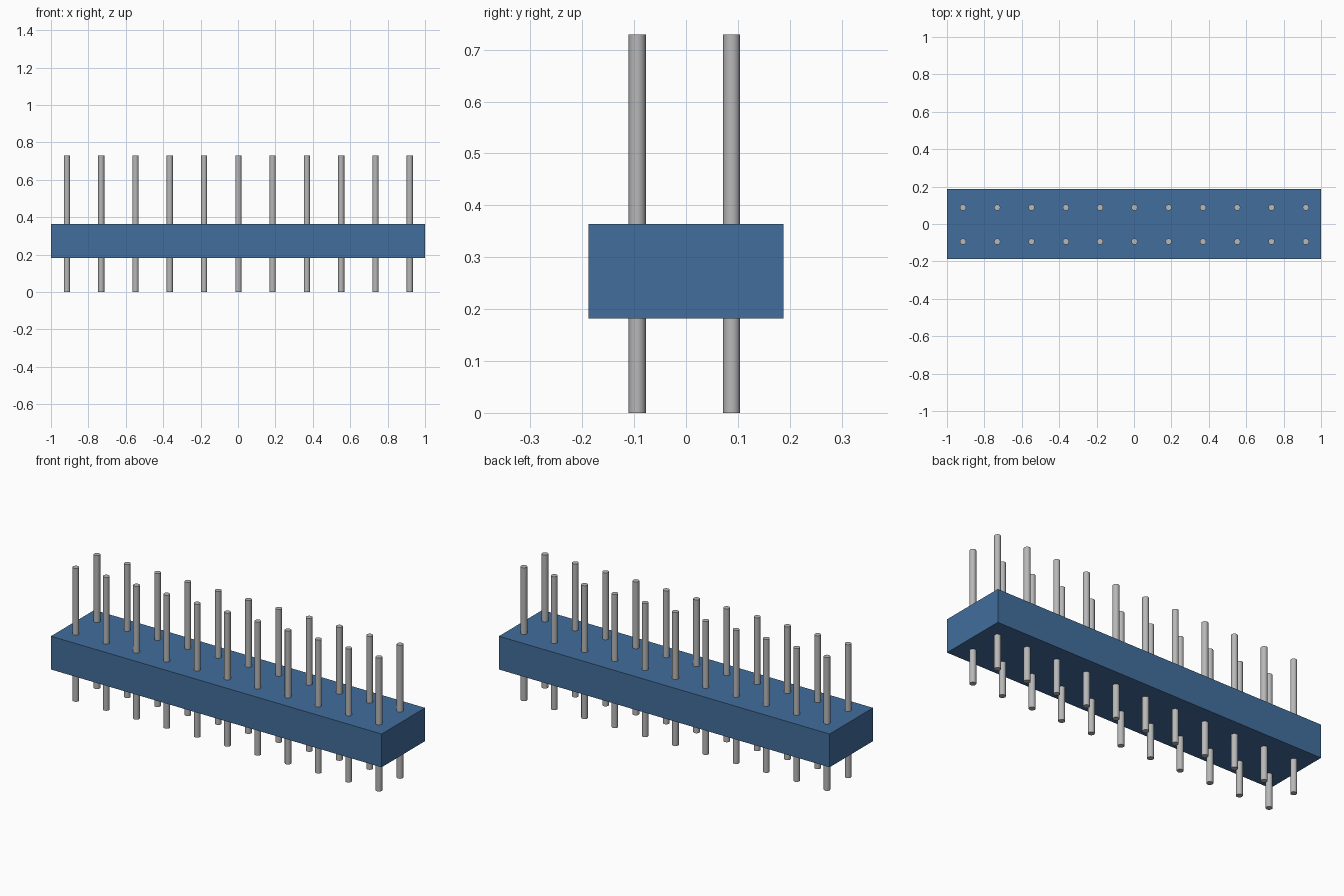
import bpy
import math

cube = bpy.data.objects.get("Cube")
if cube:
    bpy.data.objects.remove(cube, do_unlink=True)


def make_material(name, rgb):
    mat = bpy.data.materials.new(name)
    mat.use_nodes = True
    mat.diffuse_color = (*rgb, 1)
    mat.node_tree.nodes["Principled BSDF"].inputs["Base Color"].default_value = (*rgb, 1)
    return mat


blue = make_material("blue plastic", (0.054, 0.155, 0.335))
grey = make_material("grey metal", (0.48, 0.48, 0.48))

BODY_BOTTOM, BODY_TOP, PIN_TOP = 0.182, 0.364, 0.729
PIN_RADIUS, PITCH, COLUMNS = 0.0165, 0.1833, 11

# Housing block
bpy.ops.mesh.primitive_cube_add(size=1, location=(0, 0, (BODY_BOTTOM + BODY_TOP) / 2))
housing = bpy.context.object
housing.name = "housing"
housing.scale = (2.0, 0.375, BODY_TOP - BODY_BOTTOM)
bpy.ops.object.transform_apply(location=False, rotation=False, scale=True)
housing.data.materials.append(blue)

# One round pin, its mesh shared by all the others
bpy.ops.mesh.primitive_cylinder_add(vertices=24, radius=PIN_RADIUS, depth=PIN_TOP)
first_pin = bpy.context.object
bpy.ops.object.shade_smooth_by_angle(angle=math.radians(40))
first_pin.data.materials.append(grey)

# Two rows of pins passing through the housing
for row, y in (("front", -0.094), ("back", 0.088)):
    for i in range(COLUMNS):
        if row == "front" and i == 0:
            pin = first_pin
        else:
            pin = first_pin.copy()
            bpy.context.collection.objects.link(pin)
        pin.name = f"{row}_pin_{i + 1}"
        pin.location = (0.002 + (i - (COLUMNS - 1) / 2) * PITCH, y, PIN_TOP / 2)
